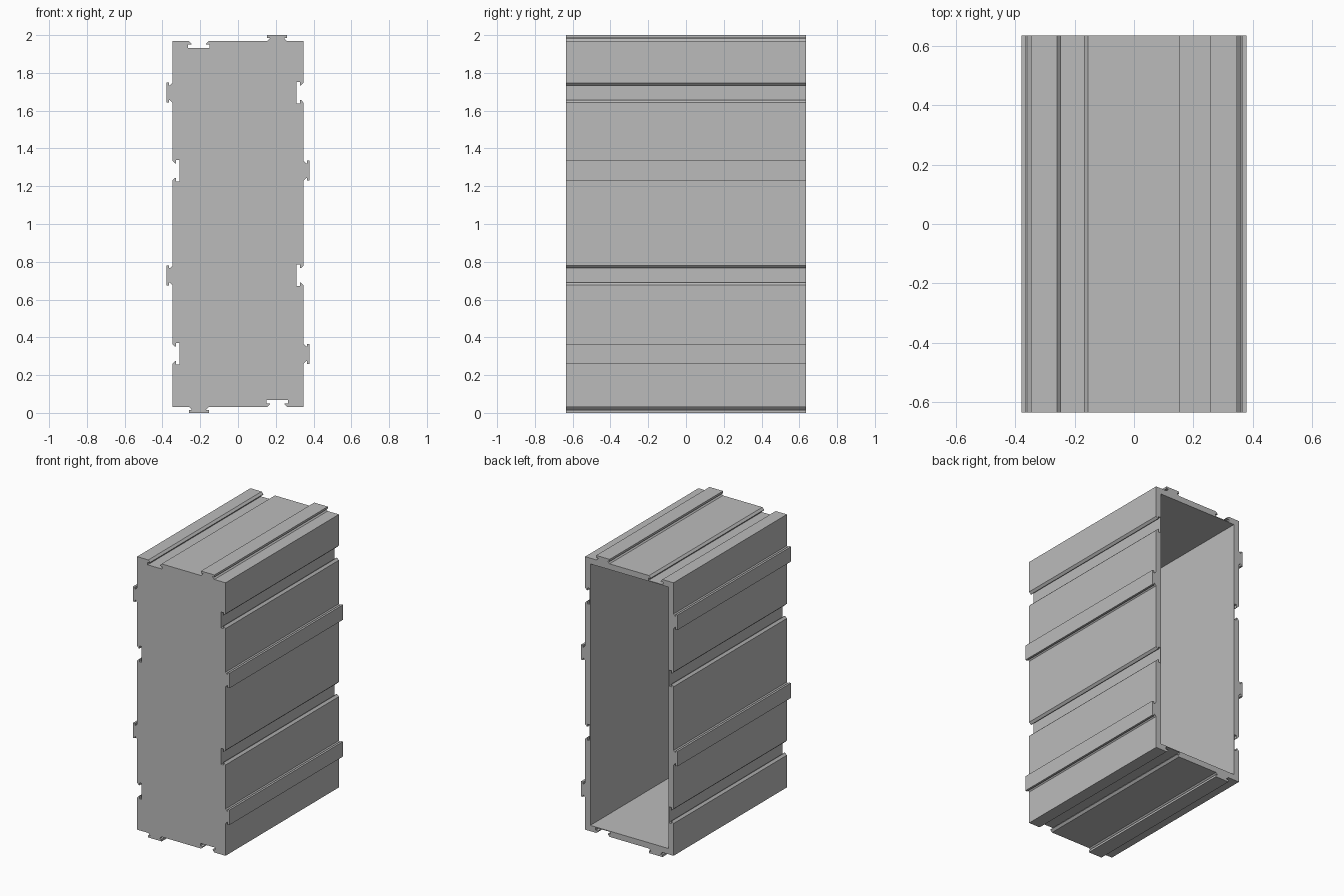
import bpy
import bmesh
from mathutils import Vector

if "Cube" in bpy.data.objects:
    bpy.data.objects.remove(bpy.data.objects["Cube"], do_unlink=True)

HALF_W, HALF_H, HALF_D = 0.347, 0.968, 0.635
WALL = 0.041
MID_Z = 1.0

# Half outlines of the interlocking joints: (half width, height above the wall)
RAIL = [(0.052, 0), (0.038, 0.014), (0.038, 0.017), (0.053, 0.017), (0.053, 0.032)]
GROOVE = [(0.052, 0), (0.038, -0.014), (0.038, -0.018), (0.057, -0.018), (0.057, -0.036)]

# Joint positions along the sides
UPPER, MIDDLE, LOWER, BOTTOM = 0.695, 0.2825, -0.272, -0.6875
ACROSS = 0.207


def side_outline(corner, tangent, normal, joints):
    """Walk one side of the box from its corner, adding each joint on the way."""
    corner, tangent, normal = Vector(corner), Vector(tangent), Vector(normal)
    base = normal * corner.dot(normal)
    points = [corner]
    for centre, half in joints:
        full = [(-w, h) for w, h in half] + [(w, h) for w, h in reversed(half)]
        points += [base + tangent * (centre + w) + normal * h for w, h in full]
    return points


# Outline in the x-z plane, going round anticlockwise; centres run along each tangent
outline = (
    side_outline((-HALF_W, -HALF_H), (1, 0), (0, -1),
                 [(-ACROSS, RAIL), (ACROSS, GROOVE)])
    + side_outline((HALF_W, -HALF_H), (0, 1), (1, 0),
                   [(BOTTOM, RAIL), (LOWER, GROOVE), (MIDDLE, RAIL), (UPPER, GROOVE)])
    + side_outline((HALF_W, HALF_H), (-1, 0), (0, 1),
                   [(-ACROSS, RAIL), (ACROSS, GROOVE)])
    + side_outline((-HALF_W, HALF_H), (0, -1), (-1, 0),
                   [(-UPPER, RAIL), (-MIDDLE, GROOVE), (-LOWER, RAIL), (-BOTTOM, GROOVE)])
)
in_w, in_h = HALF_W - WALL, HALF_H - WALL
opening = [Vector(p) for p in ((-in_w, -in_h), (in_w, -in_h), (in_w, in_h), (-in_w, in_h))]

bm = bmesh.new()


def loop(points, y):
    return [bm.verts.new((p.x, y, p.y + MID_Z)) for p in points]


def bridge(a, b):
    for i in range(len(a)):
        j = (i + 1) % len(a)
        bm.faces.new((a[i], a[j], b[j], b[i]))


# Outer shell with closed front
front, back = loop(outline, -HALF_D), loop(outline, HALF_D)
bm.faces.new(front)
bridge(front, back)

# Inner cavity, open at the back
floor, rim = loop(opening, WALL - HALF_D), loop(opening, HALF_D)
bm.faces.new(floor)
bridge(floor, rim)

# Rim joining the shell and the cavity
rim_edges = [e for e in bm.edges if all(v.co.y > HALF_D - 0.001 for v in e.verts)]
bmesh.ops.triangle_fill(bm, edges=rim_edges, use_beauty=True)
bmesh.ops.recalc_face_normals(bm, faces=bm.faces)

mesh = bpy.data.meshes.new("interlocking_box")
bm.to_mesh(mesh)
bm.free()
box = bpy.data.objects.new("interlocking_box", mesh)
bpy.context.collection.objects.link(box)

# Plain grey plastic
grey = bpy.data.materials.new("grey_plastic")
grey.use_nodes = True
colour = (0.5, 0.5, 0.5, 1)
grey.diffuse_color = colour
grey.node_tree.nodes["Principled BSDF"].inputs["Base Color"].default_value = colour
mesh.materials.append(grey)
